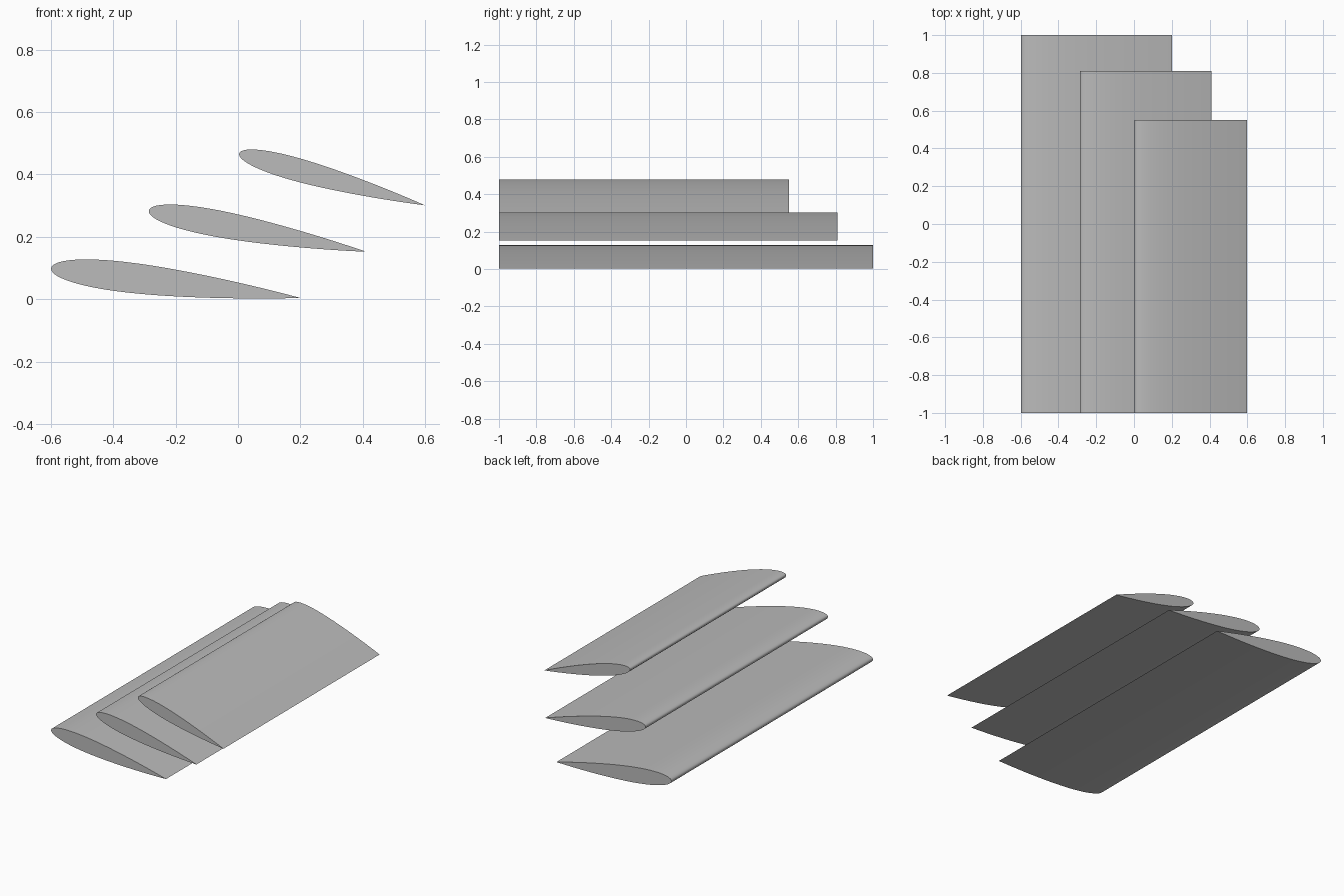
import bpy
import bmesh
from math import cos, hypot, pi, radians, sqrt
from mathutils import Vector

cube = bpy.data.objects.get("Cube")
if cube:
    bpy.data.objects.remove(cube, do_unlink=True)

# One plain grey finish for all blades
grey = bpy.data.materials.new("plain_grey")
grey.use_nodes = True
colour = (0.5, 0.5, 0.5, 1)
grey.diffuse_color = colour
grey.node_tree.nodes["Principled BSDF"].inputs["Base Color"].default_value = colour

STEPS = 36
THICKNESS = 0.12
FRONT = -1.0


def half_thickness(t):
    """Symmetric wing section, closed at the trailing edge."""
    return 5 * THICKNESS * (0.2969 * sqrt(t) - 0.126 * t - 0.3516 * t**2
                            + 0.2843 * t**3 - 0.1036 * t**4)


def section(nose, tail):
    """Closed outline from the tail over the top to the nose and back."""
    nose, tail = Vector(nose), Vector(tail)
    chord = tail - nose
    normal = Vector((-chord.y, chord.x))
    stations = [(1 - cos(pi * i / STEPS)) / 2 for i in range(STEPS + 1)]
    upper = [nose + chord * t + normal * half_thickness(t) for t in reversed(stations[1:])]
    lower = [nose + chord * t - normal * half_thickness(t) for t in stations[1:-1]]
    return upper + [nose] + lower


def make_blade(name, nose, tail, back):
    bm = bmesh.new()
    outline = [bm.verts.new((p.x, FRONT, p.y)) for p in section(nose, tail)]
    cap = bm.faces.new(outline)
    # Sweep the section straight back along the span
    swept = bmesh.ops.extrude_face_region(bm, geom=[cap], use_keep_orig=True)
    moved = [v for v in swept["geom"] if isinstance(v, bmesh.types.BMVert)]
    bmesh.ops.translate(bm, vec=(0, back - FRONT, 0), verts=moved)
    bmesh.ops.recalc_face_normals(bm, faces=bm.faces)
    mesh = bpy.data.meshes.new(name)
    bm.to_mesh(mesh)
    bm.free()
    mesh.materials.append(grey)
    blade = bpy.data.objects.new(name, mesh)
    bpy.context.collection.objects.link(blade)
    bpy.ops.object.select_all(action="DESELECT")
    blade.select_set(True)
    bpy.context.view_layer.objects.active = blade
    bpy.ops.object.shade_smooth_by_angle(angle=radians(30))


# Three staggered blades, each shorter and steeper than the one below
make_blade("lower_blade", (-0.599, 0.099), (0.2, 0.004), 1.0)
make_blade("middle_blade", (-0.286, 0.284), (0.411, 0.152), 0.81)
make_blade("upper_blade", (0.004, 0.467), (0.599, 0.301), 0.55)
